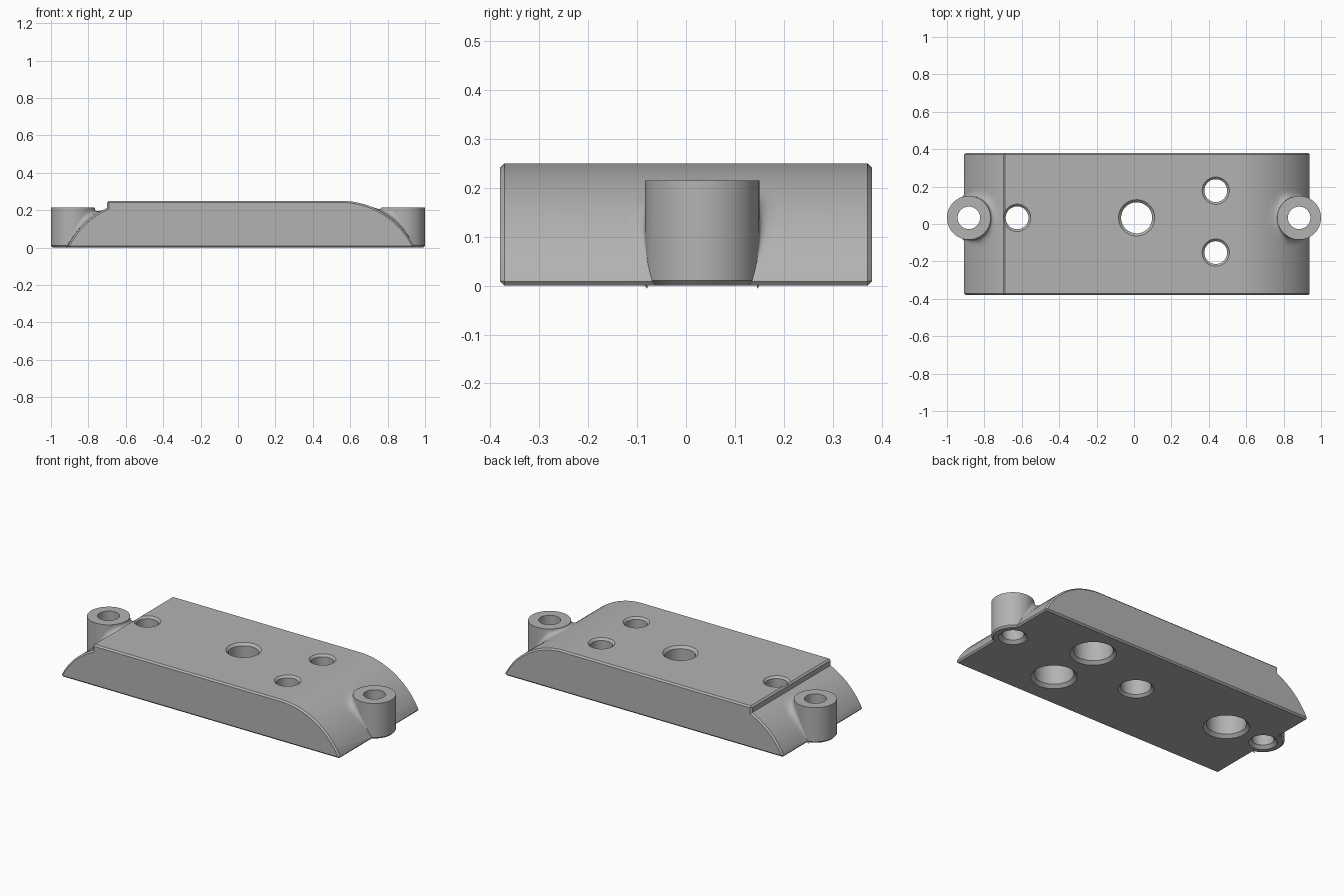
import bpy, bmesh, math
from mathutils import Vector

if "Cube" in bpy.data.objects:
    bpy.data.objects.remove(bpy.data.objects["Cube"])

GREY = (0.45, 0.45, 0.45, 1)
grey = bpy.data.materials.new("plain_grey")
grey.use_nodes = True
grey.diffuse_color = GREY
grey.node_tree.nodes["Principled BSDF"].inputs["Base Color"].default_value = GREY

TOP, HALF_Y, CHAMFER = 0.25, 0.38, 0.012
ARC_R = 0.437
ARC_X = {1: 0.55, -1: 0.52}          # arc centre distance from the middle, per end
STEP_X = 0.70
BOSS_X, BOSS_Y, BOSS_R, BOSS_TOP = 0.883, 0.033, 0.117, 0.215
SEGMENTS = 64


def make_object(name, bm):
    mesh = bpy.data.meshes.new(name)
    bm.to_mesh(mesh)
    bm.free()
    mesh.materials.append(grey)
    obj = bpy.data.objects.new(name, mesh)
    bpy.context.collection.objects.link(obj)
    return obj


def activate(obj):
    bpy.ops.object.select_all(action='DESELECT')
    obj.select_set(True)
    bpy.context.view_layer.objects.active = obj


def slope_z(side, u):
    """Height of the curved end at distance u from the middle."""
    d = max(0, u - ARC_X[side])
    return TOP - ARC_R + math.sqrt(max(0, ARC_R ** 2 - d * d))


def lathe(bm, x, y, profile):
    """Add a closed turned solid from (radius, z) pairs, listed upward."""
    rings = []
    for r, z in profile:
        rings.append([bm.verts.new((x + r * math.cos(math.tau * i / SEGMENTS),
                                    y + r * math.sin(math.tau * i / SEGMENTS), z))
                      for i in range(SEGMENTS)])
    for low, high in zip(rings, rings[1:]):
        for i in range(SEGMENTS):
            j = (i + 1) % SEGMENTS
            bm.faces.new((low[i], low[j], high[j], high[i]))
    bm.faces.new(rings[0][::-1])
    bm.faces.new(rings[-1])


def apply_boolean(obj, other, operation):
    mod = obj.modifiers.new(operation.lower(), 'BOOLEAN')
    mod.operation, mod.solver, mod.object = operation, 'EXACT', other
    activate(obj)
    bpy.ops.object.modifier_apply(modifier=mod.name)
    bpy.data.objects.remove(other)


# Body: side profile with two curved ends and a step, extruded across y
profile = [(-0.911, 0), (0.941, 0)]
steps = 24
for i in range(steps + 1):
    u = 0.941 + (ARC_X[1] - 0.941) * math.sin(math.pi / 2 * i / steps)
    if i == 0:
        u -= 0.002
    profile.append((u, slope_z(1, u)))
profile.append((-STEP_X, TOP))
for i in range(13):
    u = STEP_X + (0.909 - STEP_X) * i / 12
    profile.append((-u, slope_z(-1, u)))

bm = bmesh.new()
cap = bm.faces.new([bm.verts.new((x, -HALF_Y, z)) for x, z in profile])
side = bmesh.ops.extrude_face_region(bm, geom=[cap])
bmesh.ops.translate(bm, vec=(0, 2 * HALF_Y, 0),
                    verts=[g for g in side["geom"] if isinstance(g, bmesh.types.BMVert)])
bmesh.ops.recalc_face_normals(bm, faces=bm.faces)
sharp = [e for e in bm.edges if e.calc_face_angle_signed() > math.radians(35)]
bmesh.ops.bevel(bm, geom=sharp, offset=CHAMFER, segments=1, affect='EDGES',
                clamp_overlap=True)
body = make_object("mounting_block", bm)

# Screw bosses at both ends
for s in (1, -1):
    bm = bmesh.new()
    lathe(bm, s * BOSS_X, BOSS_Y, [(BOSS_R - 0.01, 0), (BOSS_R, 0.01), (BOSS_R, BOSS_TOP)])
    bmesh.ops.recalc_face_normals(bm, faces=bm.faces)
    apply_boolean(body, make_object("boss_solid", bm), 'UNION')

# Holes: plain in the bosses and middle, counterbored from below elsewhere
bm = bmesh.new()
for s in (1, -1):
    lathe(bm, s * BOSS_X, BOSS_Y, [(0.088, -0.01), (0.06, 0.018), (0.06, 0.3)])
lathe(bm, 0.014, BOSS_Y, [(0.107, -0.01), (0.083, 0.014), (0.083, TOP - 0.014), (0.107, TOP + 0.01)])
for x, y in ((0.437, 0.178), (0.437, -0.153), (-0.625, BOSS_Y)):
    lathe(bm, x, y, [(0.136, -0.01), (0.108, 0.018), (0.108, 0.145), (0.061, 0.145),
                     (0.061, TOP - 0.012), (0.083, TOP + 0.01)])
bmesh.ops.recalc_face_normals(bm, faces=bm.faces)
cutter = make_object("hole_cutter", bm)
cutter.hide_render = True
apply_boolean(body, cutter, 'DIFFERENCE')
activate(body)
bpy.ops.object.shade_smooth_by_angle(angle=math.radians(25))


# Fillets blending each boss into its curved end
def fillet(name, s):
    bm = bmesh.new()
    limit, columns, rows = 107, 48, 8
    grid = []
    for i in range(columns + 1):
        deg = -limit + 2 * limit * i / columns
        a = math.radians(deg)
        f = 0.002 + 0.053 * min(1, (limit - abs(deg)) / 45)

        def ground(rho):
            return slope_z(s, BOSS_X - rho * math.cos(a))
        outer = Vector((BOSS_R + f, ground(BOSS_R + f)))
        slope = (ground(BOSS_R + f + 0.001) - outer.y) / 0.001
        corner = Vector((BOSS_R, outer.y - slope * f))
        wall = Vector((BOSS_R, min(ground(BOSS_R) + f, BOSS_TOP - 0.002)))
        column = []
        for j in range(rows + 1):
            t = j / rows
            p = outer * (1 - t) ** 2 + corner * 2 * t * (1 - t) + wall * t * t
            column.append(bm.verts.new((s * (BOSS_X - p.x * math.cos(a)),
                                        BOSS_Y + p.x * math.sin(a), p.y)))
        grid.append(column)
    for c, d in zip(grid, grid[1:]):
        for j in range(rows):
            bm.faces.new((c[j], d[j], d[j + 1], c[j + 1]))
    bm.normal_update()
    if sum(f.normal.z for f in bm.faces) < 0:
        bmesh.ops.reverse_faces(bm, faces=bm.faces)
    activate(make_object(name, bm))
    bpy.ops.object.shade_smooth_by_angle(angle=math.radians(60))


fillet("left_boss_fillet", 1)
fillet("right_boss_fillet", -1)
